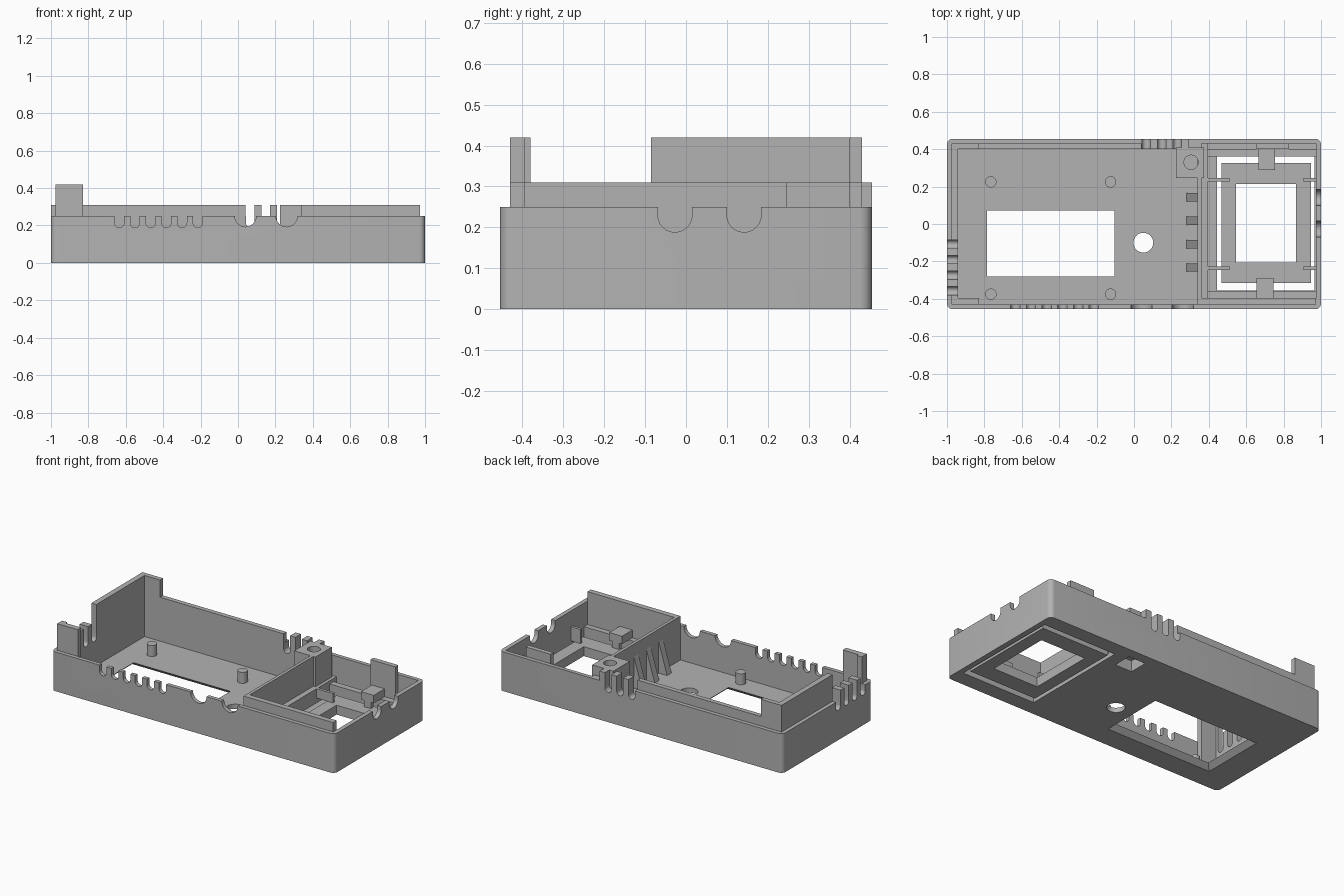
import bpy, bmesh, math
from mathutils import Matrix, Vector

old = bpy.data.objects.get("Cube")
if old:
    bpy.data.objects.remove(old, do_unlink=True)

grey = bpy.data.materials.new("matte grey plastic")
grey.use_nodes = True
COLOUR = (0.45, 0.45, 0.45, 1)
grey.diffuse_color = COLOUR
grey.node_tree.nodes["Principled BSDF"].inputs["Base Color"].default_value = COLOUR


def finish(bm, name):
    bmesh.ops.recalc_face_normals(bm, faces=bm.faces)
    mesh = bpy.data.meshes.new(name)
    bm.to_mesh(mesh)
    bm.free()
    mesh.materials.append(grey)
    obj = bpy.data.objects.new(name, mesh)
    bpy.context.collection.objects.link(obj)
    return obj


def box(name, x0, x1, y0, y1, z0, z1, flare=0, corner=0):
    """Box between limits; flare widens its base, corner rounds upright edges."""
    bm = bmesh.new()
    bmesh.ops.create_cube(bm, size=1)
    for v in bm.verts:
        low = flare if v.co.z < 0 else 0
        v.co = Vector((x1 + low if v.co.x > 0 else x0 - low,
                       y1 + low if v.co.y > 0 else y0 - low,
                       z1 if v.co.z > 0 else z0))
    if corner:
        upright = [e for e in bm.edges if abs(e.verts[0].co.z - e.verts[1].co.z) > 0.01]
        bmesh.ops.bevel(bm, geom=upright, offset=corner, segments=6, profile=0.5, affect='EDGES')
    return finish(bm, name)


def rod(name, x, y, r, z0, z1):
    bm = bmesh.new()
    bmesh.ops.create_cone(bm, cap_ends=True, segments=32, radius1=r, radius2=r,
                          depth=z1 - z0, matrix=Matrix.Translation((x, y, (z0 + z1) / 2)))
    return finish(bm, name)


def prism(name, points, push):
    bm = bmesh.new()
    face = bm.faces.new([bm.verts.new(p) for p in points])
    out = bmesh.ops.extrude_face_region(bm, geom=[face])
    for v in out["geom"]:
        if isinstance(v, bmesh.types.BMVert):
            v.co += Vector(push)
    return finish(bm, name)


def notch(axis, centre, r, z, start, depth):
    """Round-bottomed slot cutter, open at the top, running along an axis."""
    flat = [(centre + r, 0.5), (centre - r, 0.5)]
    flat += [(centre - r * math.cos(a * math.pi / 12), z - r * math.sin(a * math.pi / 12))
             for a in range(13)]
    if axis == 'y':
        return prism("cutter", [(u, start, w) for u, w in flat], (0, depth, 0))
    return prism("cutter", [(start, u, w) for u, w in flat], (depth, 0, 0))


def cut(target, cutters):
    for c in cutters:
        mod = target.modifiers.new("cut", 'BOOLEAN')
        mod.operation, mod.solver, mod.object = 'DIFFERENCE', 'EXACT', c
    bpy.context.view_layer.update()
    graph = bpy.context.evaluated_depsgraph_get()
    mesh = bpy.data.meshes.new_from_object(target.evaluated_get(graph))
    target.modifiers.clear()
    target.data = mesh
    for c in cutters:
        bpy.data.objects.remove(c, do_unlink=True)


FLOOR, RIM, LIP, TALL = 0.03, 0.25, 0.31, 0.42

# Tray with two compartments, windows and cable notches
tray = box("tray", -1, 1, -0.455, 0.455, 0, RIM, corner=0.03)
cutters = [
    box("cutter", -0.94, 0.34, -0.43, 0.40, FLOOR, 0.5),
    box("cutter", 0.36, 0.972, -0.395, 0.43, FLOOR, 0.5),
    box("cutter", -0.785, -0.105, -0.28, 0.07, -0.001, FLOOR + 0.001, flare=0.035),
    box("cutter", 0.445, 0.965, -0.355, 0.36, -0.1, 0.1),
    rod("cutter", 0.05, -0.10, 0.053, -0.1, 0.1),
    box("cutter", 0.245, 0.365, 0.27, 0.39, -0.1, FLOOR + 0.002),
]
cutters += [notch('y', -0.635 + i * 0.084, 0.025, 0.213, -0.6, 0.19) for i in range(6)]
cutters += [notch('y', x, 0.057, RIM, -0.6, 0.19) for x in (0.04, 0.26)]
cutters += [notch('x', y, 0.042, 0.23, 0.9, 0.2) for y in (-0.027, 0.142)]
cutters += [notch('x', -0.107 - i * 0.083, 0.0225, 0.213, -1.1, 0.2) for i in range(4)]
cutters += [notch('y', 0.065 + i * 0.083, 0.0225, 0.213, 0.38, 0.2) for i in range(3)]
cut(tray, cutters)

# Raised lips along the walls
box("left_lip", -0.975, -0.94, -0.085, 0.43, RIM, TALL)
box("left_back_lip", -0.94, -0.83, 0.40, 0.43, RIM, TALL)
box("back_lip", -0.83, 0.04, 0.40, 0.43, RIM, LIP)
box("front_corner_lip", -0.975, -0.83, -0.43, -0.395, FLOOR, TALL)
box("front_corner_return", -0.975, -0.94, -0.395, -0.38, RIM, TALL)
box("front_lip", 0.34, 0.972, -0.43, -0.395, RIM, LIP)
box("back_tab", 0.655, 0.83, 0.40, 0.43, FLOOR, LIP)

# Fins between the cable notches
for i in range(3):
    y = -0.1485 - i * 0.083
    box("left_fin", -1, -0.94, y - 0.019, y + 0.019, RIM, LIP)
    x = 0.1065 + i * 0.083
    box("back_fin", x - 0.019, x + 0.019, 0.40, 0.455, RIM, LIP)

# Partition with its ledge and triangular ribs
box("partition", 0.34, 0.36, -0.43, 0.25, RIM, LIP)
box("partition_ledge", 0.36, 0.395, -0.395, 0.43, FLOOR, 0.12)
for i in range(4):
    y = 0.12 - i * 0.125
    prism("partition_rib", [(0.28, y, FLOOR), (0.34, y, FLOOR), (0.34, y, 0.23)], (0, 0.045, 0))

# Screw post
post = box("screw_post", 0.225, 0.375, 0.245, 0.41, FLOOR, LIP)
cut(post, [rod("cutter", 0.305, 0.33, 0.038, 0.12, 0.5),
           box("cutter", 0.245, 0.365, 0.27, 0.39, -0.1, 0.07)])

# Board pegs
for x in (-0.765, -0.125):
    for y in (-0.375, 0.225):
        rod("board_peg", x, y, 0.03, FLOOR - 0.005, 0.1)

# Floating window plate with its clips, rails and guide tabs
plate = box("window_plate", 0.468, 0.947, -0.315, 0.325, 0, 0.06)
cut(plate, [box("cutter", 0.545, 0.865, -0.205, 0.215, -0.1, 0.2)])
for side in (-1, 1):
    ys = sorted((side * 0.36, side * 0.40))
    box("plate_rail", 0.395, 0.972, ys[0], ys[1], FLOOR, 0.10)
    ys = sorted((side * 0.29, side * 0.40))
    cx = 0.705 + side * 0.005
    box("plate_clip", cx - 0.045, cx + 0.045, ys[0], ys[1], 0.10, 0.15)
    ys = sorted((side * 0.29, side * 0.315))
    box("clip_foot", cx - 0.025, cx + 0.025, ys[0], ys[1], 0.055, 0.10)
    y = side * 0.237
    box("inner_guide_tab", 0.395, 0.51, y - 0.009, y + 0.009, 0.06, 0.12)
    box("outer_guide_tab", 0.905, 0.975, y - 0.009, y + 0.009, 0.06, 0.15)

# Soften the rounded parts while keeping edges sharp
bpy.ops.object.select_all(action='DESELECT')
for obj in bpy.context.scene.objects:
    if obj.type == 'MESH' and obj.data.materials and obj.data.materials[0] == grey:
        obj.select_set(True)
        bpy.context.view_layer.objects.active = obj
bpy.ops.object.shade_smooth_by_angle(angle=math.radians(30))
